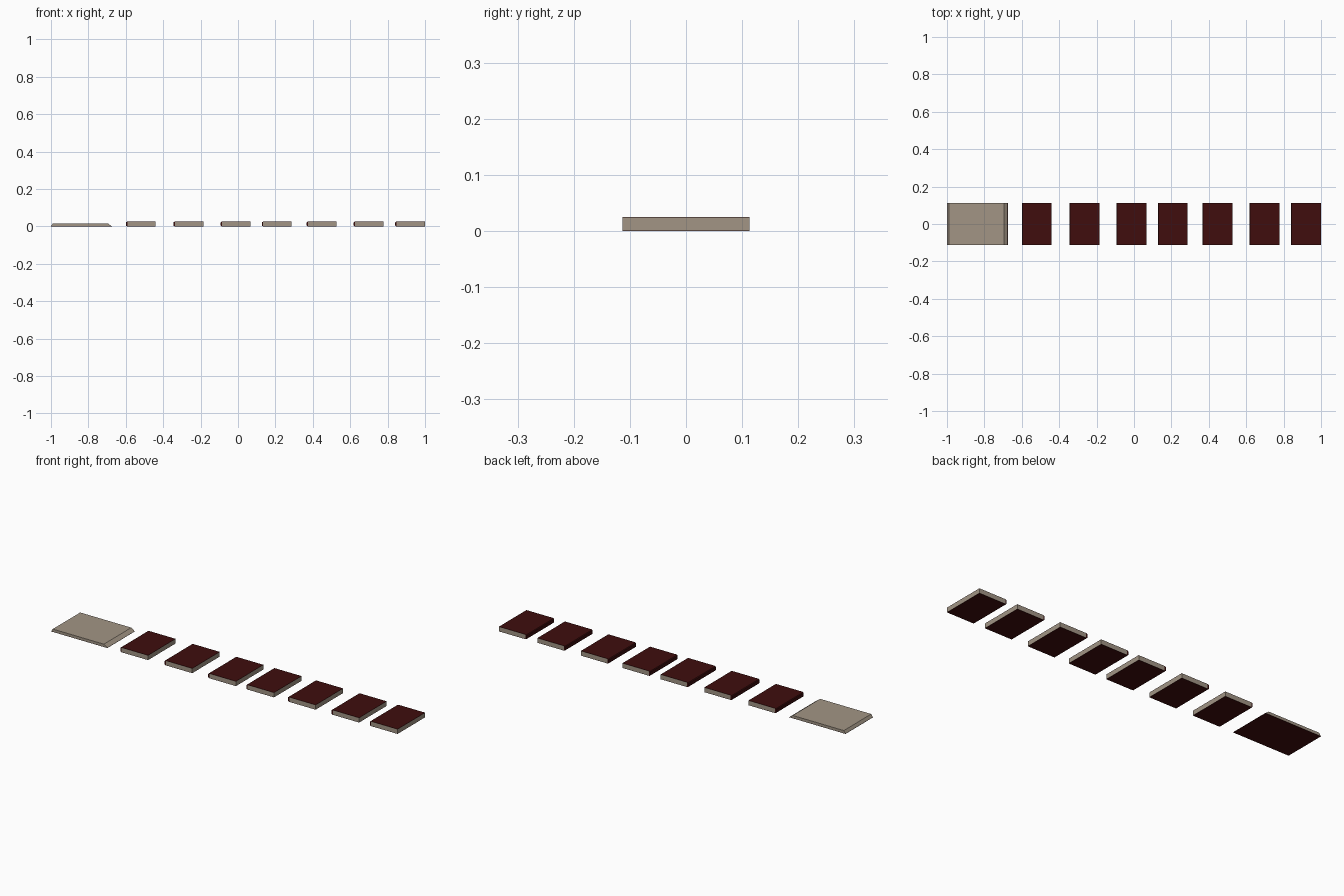
import bpy, bmesh

if "Cube" in bpy.data.objects:
    bpy.data.objects.remove(bpy.data.objects["Cube"])

def make_mat(name, rgb):
    m = bpy.data.materials.new(name)
    m.diffuse_color = (*rgb, 1)
    m.use_nodes = True
    m.node_tree.nodes["Principled BSDF"].inputs["Base Color"].default_value = m.diffuse_color
    return m

COVER = make_mat("dark red cover", (0.05, 0.004, 0.004))
PAGE = make_mat("beige paper", (0.36, 0.30, 0.235))
HALF = 0.113   # half depth in y
H = 0.025      # closed book height
T = 0.001      # cover thickness

def prism(name, profile, mat):
    """Extrude an xz profile along the whole book depth."""
    bm = bmesh.new()
    face = bm.faces.new([bm.verts.new((x, -HALF, z)) for x, z in profile])
    ext = bmesh.ops.extrude_face_region(bm, geom=[face])
    moved = [v for v in ext["geom"] if isinstance(v, bmesh.types.BMVert)]
    bmesh.ops.translate(bm, verts=moved, vec=(0, 2 * HALF, 0))
    bmesh.ops.recalc_face_normals(bm, faces=bm.faces)
    me = bpy.data.meshes.new(name)
    bm.to_mesh(me)
    bm.free()
    me.materials.append(mat)
    ob = bpy.data.objects.new(name, me)
    bpy.context.collection.objects.link(ob)
    return ob

def slab(name, x0, x1, z0, z1, mat):
    return prism(name, [(x0, z0), (x1, z0), (x1, z1), (x0, z1)], mat)

# Closed books: page block, two covers and a bevelled spine on the left
for x in (-0.60, -0.345, -0.093, 0.127, 0.367, 0.618, 0.84):
    s, e = x + 0.008, x + 0.16
    slab("page_block", s, e, T, H - T, PAGE)
    slab("bottom_cover", s, e, 0, T, COVER)
    slab("top_cover", s, e, H - T, H, COVER)
    prism("spine", [(s, 0), (s, H), (x + 0.003, H - 0.001),
                    (x, H - 0.005), (x, 0.005), (x + 0.003, 0.001)], COVER)

# Open book: flat cover below, sloping page stack on top
slab("open_cover", -1.0, -0.675, 0, T, COVER)
prism("open_pages", [(-1.0, T), (-0.675, T), (-0.695, 0.015), (-0.99, 0.015)], PAGE)
